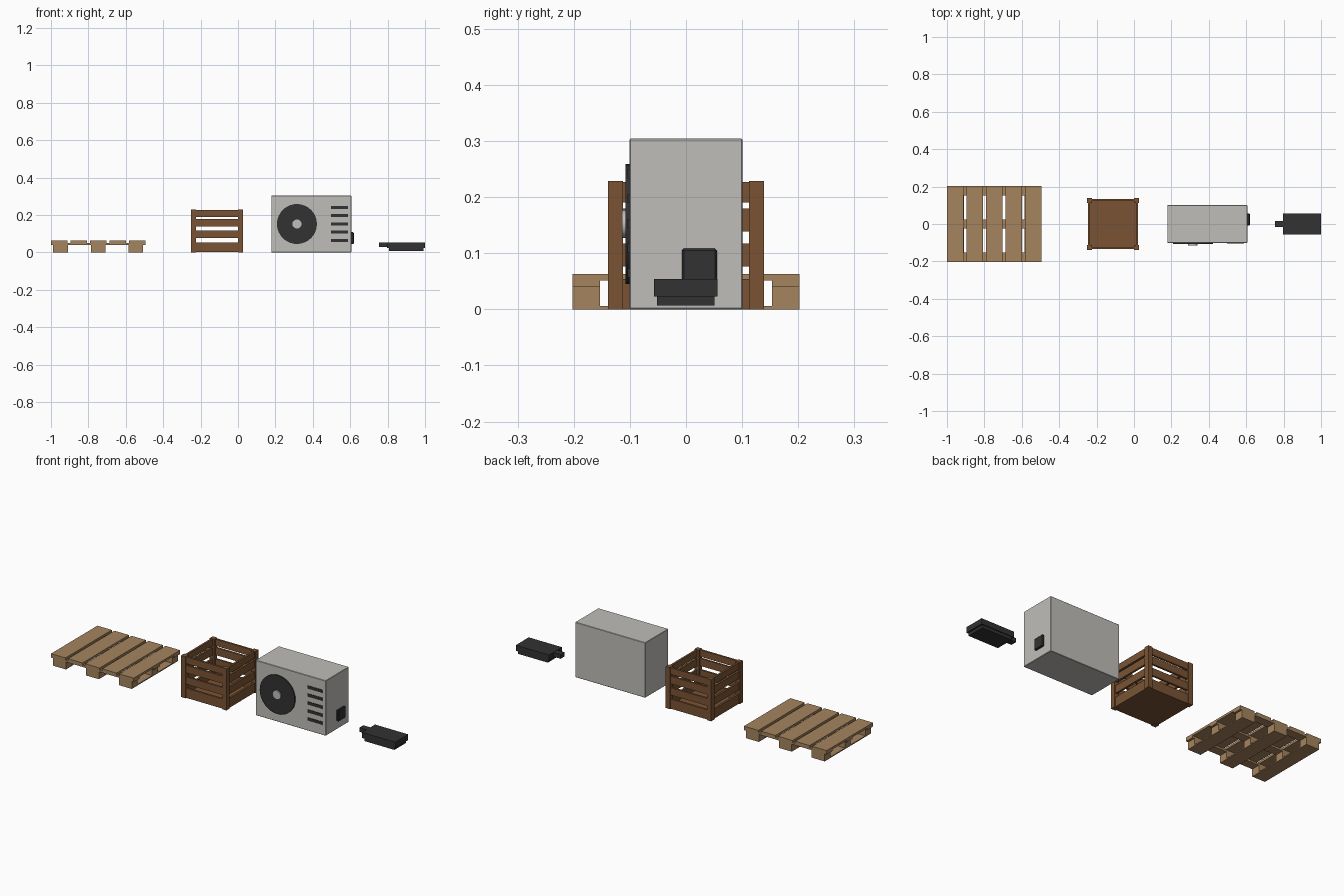
import bpy, math

if "Cube" in bpy.data.objects:
    bpy.data.objects.remove(bpy.data.objects["Cube"])


def material(name, rgb):
    m = bpy.data.materials.new(name)
    lin = [((c / 255 + 0.055) / 1.055) ** 2.4 for c in rgb]
    m.diffuse_color = (*lin, 1)
    m.use_nodes = True
    m.node_tree.nodes["Principled BSDF"].inputs["Base Color"].default_value = m.diffuse_color
    return m


PINE = material("light_wood", (165, 132, 94))
OAK = material("dark_wood", (122, 84, 52))
GREY = material("light_grey", (192, 190, 186))
BLACK = material("charcoal", (50, 50, 50))


def box(name, x, y, z, mat, bevel=0):
    """Box from (min, max) pairs on each axis."""
    bpy.ops.mesh.primitive_cube_add(size=1, location=[(a + b) / 2 for a, b in (x, y, z)])
    o = bpy.context.object
    o.name = name
    o.scale = [b - a for a, b in (x, y, z)]
    bpy.ops.object.transform_apply(location=False, rotation=False, scale=True)
    o.data.materials.append(mat)
    if bevel:
        b = o.modifiers.new("bevel", 'BEVEL')
        b.width, b.segments = bevel, 1
    return o


def disc(name, x, z, y0, y1, r, sides, mat):
    """Cylinder facing the front."""
    bpy.ops.mesh.primitive_cylinder_add(vertices=sides, radius=r, depth=y1 - y0,
                                        location=(x, (y0 + y1) / 2, z),
                                        rotation=(math.pi / 2, 0, 0))
    o = bpy.context.object
    o.name = name
    o.data.materials.append(mat)
    bpy.ops.object.shade_smooth_by_angle()


# Pallet: top boards, cross boards, blocks and bottom boards
for i in range(5):
    x = -1 + i * 0.1042
    box("pallet_top_board", (x, x + 0.088), (-0.202, 0.202), (0.051, 0.063), PINE)
rows = [(-0.202, -0.153), (-0.025, 0.025), (0.153, 0.202)]
for y in rows:
    box("pallet_cross_board", (-1, -0.495), y, (0.041, 0.051), PINE)
for x in [(-0.988, -0.909), (-0.787, -0.708), (-0.586, -0.507)]:
    box("pallet_bottom_board", x, (-0.202, 0.202), (0, 0.006), PINE)
    for y in rows:
        box("pallet_block", x, y, (0.006, 0.041), PINE)

# Open crate: corner posts, slats on four sides and a floor
CX, R, IN, T = -0.112, 0.139, 0.005, 0.011
for sx in (-1, 1):
    for sy in (-1, 1):
        box("crate_post", sorted((CX + sx * R, CX + sx * (R - 0.027))),
            sorted((sy * R, sy * (R - 0.027))), (0, 0.229), OAK)
for z in [(0.006, 0.054), (0.076, 0.117), (0.139, 0.18), (0.19, 0.227)]:
    for s in (-1, 1):
        side = sorted((s * (R - IN), s * (R - IN - T)))
        box("crate_front_back_slat", (CX - R + 0.01, CX + R - 0.01), side, z, OAK)
        box("crate_side_slat", (CX + side[0], CX + side[1]), (-R + 0.01, R - 0.01), z, OAK)
box("crate_floor", (CX - R + IN, CX + R - IN), (-R + IN, R - IN), (0.001, 0.012), OAK)

# Outdoor cooling unit: housing, fan disc, hub, vents and side valve box
box("unit_housing", (0.178, 0.606), (-0.101, 0.101), (0, 0.304), GREY, 0.002)
disc("fan_disc", 0.315, 0.152, -0.108, -0.1, 0.107, 32, BLACK)
disc("fan_hub", 0.315, 0.152, -0.114, -0.107, 0.025, 12, GREY)
for i in range(5):
    z = 0.065 + i * 0.044
    box("vent_slot", (0.496, 0.587), (-0.104, -0.1), (z - 0.008, z + 0.008), BLACK)
box("side_valve_box", (0.605, 0.619), (-0.007, 0.055), (0.046, 0.108), BLACK, 0.003)

# Small handheld device: body, lower tray and nose plug
box("device_body", (0.797, 1.0), (-0.057, 0.056), (0.023, 0.054), BLACK)
box("device_tray", (0.808, 0.991), (-0.052, 0.051), (0.007, 0.023), BLACK)
box("device_plug", (0.753, 0.798), (-0.017, 0.017), (0.03, 0.053), BLACK)
